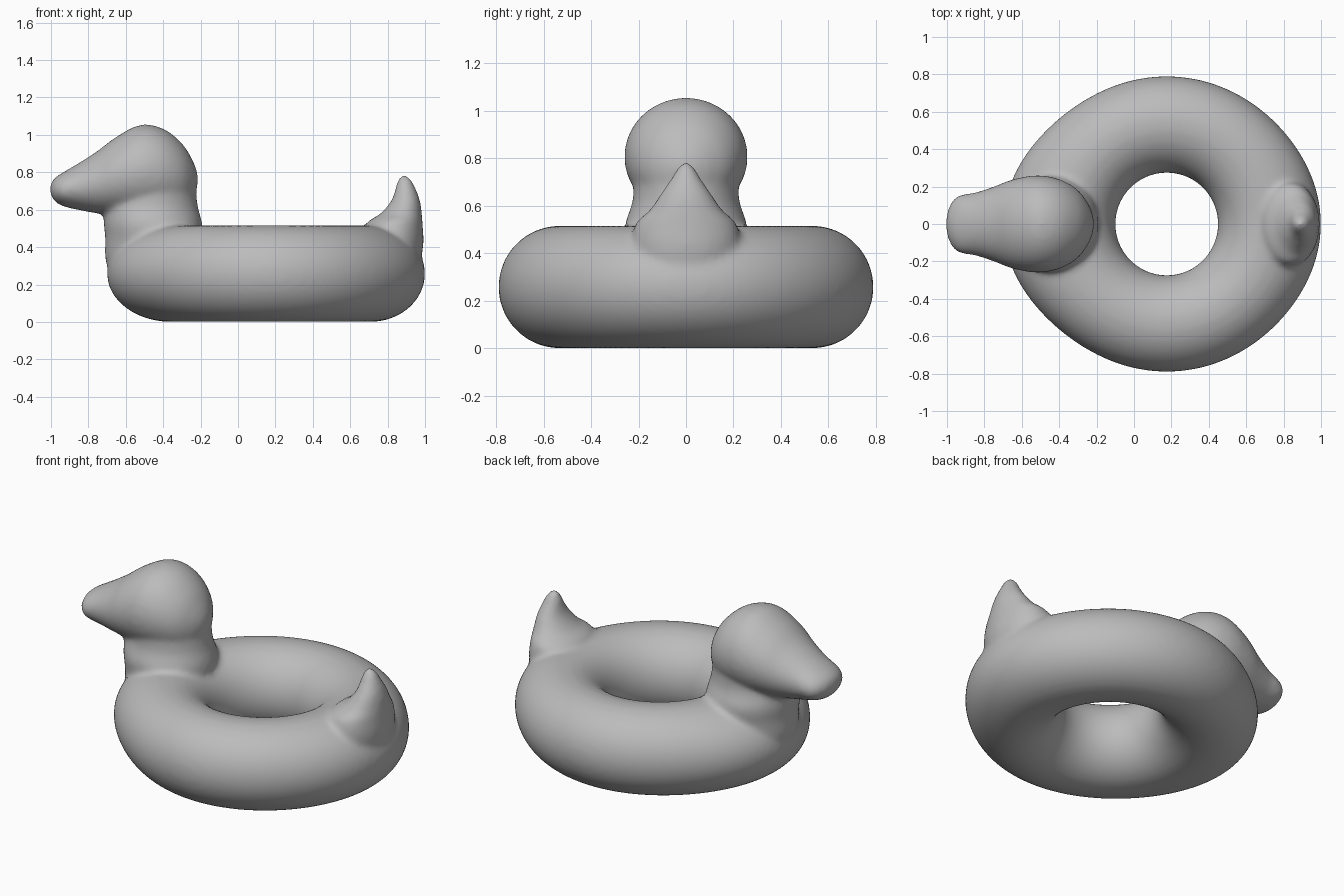
import bpy, bmesh
from math import cos, sin, pi

if "Cube" in bpy.data.objects:
    bpy.data.objects.remove(bpy.data.objects["Cube"])

grey = bpy.data.materials.new("plain grey")
grey.use_nodes = True
grey.diffuse_color = (0.5, 0.5, 0.5, 1)
grey.node_tree.nodes["Principled BSDF"].inputs["Base Color"].default_value = (0.5, 0.5, 0.5, 1)

bm = bmesh.new()


def skin(rings, closed=False):
    """Join matching rings of points into one closed shell."""
    rings = [[bm.verts.new(p) for p in ring] for ring in rings]
    n = len(rings[0])
    pairs = list(zip(rings, rings[1:]))
    if closed:
        pairs.append((rings[-1], rings[0]))
    faces = [bm.faces.new((a[i], a[(i + 1) % n], b[(i + 1) % n], b[i]))
             for a, b in pairs for i in range(n)]
    if not closed:
        faces += [bm.faces.new(rings[0]), bm.faces.new(rings[-1])]
    bmesh.ops.recalc_face_normals(bm, faces=faces)


def turn(n):
    return [2 * pi * i / n for i in range(n)]


def refine(rows, steps=5):
    """Smoothly interpolate the sections of a loft."""
    out = []
    for i in range(len(rows) - 1):
        quad = [rows[max(i - 1, 0)], rows[i], rows[i + 1], rows[min(i + 2, len(rows) - 1)]]
        for s in range(steps):
            t = s / steps
            out.append([b + t / 2 * (c - a + t * (2*a - 5*b + 4*c - d + t * (3*(b - c) + d - a)))
                        for a, b, c, d in zip(*quad)])
    return out + [rows[-1]]


def upright(rows):
    """Loft of (height, centre x, half length, half width)."""
    skin([[(c + rx * cos(a), ry * sin(a), z) for a in turn(48)]
          for z, c, rx, ry in refine(rows)])


# Inflated ring, drawn out a little at the breast and the rump
CENTRE, MAJOR, MINOR = 0.175, 0.532, 0.258
ring = []
for t in turn(128):
    bulge = 0.035 * max(0, cos(t)) ** 6 + 0.085 * max(0, -cos(t)) ** 5
    section = []
    for p in turn(48):
        r = MAJOR + MINOR * cos(p) + bulge * max(0, cos(p))
        section.append((CENTRE + r * cos(t), r * sin(t), MINOR + MINOR * sin(p)))
    ring.append(section)
skin(ring, closed=True)

# Neck
upright([(0.14, -0.42, 0.16, 0.14), (0.3, -0.45, 0.25, 0.22), (0.45, -0.45, 0.26, 0.25),
         (0.53, -0.455, 0.263, 0.255), (0.62, -0.465, 0.25, 0.225), (0.75, -0.46, 0.23, 0.22)])

# Head and bill: x, top, bottom, half width
head = [(-1.005, 0.73, 0.69, 0.03), (-0.985, 0.765, 0.65, 0.1), (-0.94, 0.797, 0.62, 0.152),
        (-0.85, 0.85, 0.598, 0.168), (-0.75, 0.915, 0.58, 0.2), (-0.65, 0.99, 0.57, 0.238),
        (-0.52, 1.054, 0.56, 0.26), (-0.4, 1.033, 0.57, 0.24), (-0.3, 0.955, 0.6, 0.182),
        (-0.24, 0.86, 0.66, 0.1), (-0.215, 0.79, 0.73, 0.03)]
skin([[(x, w * cos(a), (hi + lo) / 2 + (hi - lo) / 2 * sin(a)) for a in turn(48)]
      for x, hi, lo, w in refine(head)])

# Tail
upright([(0.2, 0.83, 0.12, 0.14), (0.4, 0.84, 0.15, 0.22), (0.52, 0.835, 0.152, 0.215),
         (0.58, 0.873, 0.11, 0.155), (0.65, 0.897, 0.076, 0.107), (0.72, 0.895, 0.052, 0.06),
         (0.765, 0.89, 0.034, 0.034), (0.785, 0.89, 0.012, 0.012)])

# Fuse the parts into one soft skin
mesh = bpy.data.meshes.new("swim_ring")
bm.to_mesh(mesh)
bm.free()
mesh.materials.append(grey)
duck = bpy.data.objects.new("duck_swim_ring", mesh)
bpy.context.collection.objects.link(duck)
fuse = duck.modifiers.new("fuse", 'REMESH')
fuse.mode = 'VOXEL'
fuse.voxel_size = 0.016
fuse.use_smooth_shade = True
soften = duck.modifiers.new("soften", 'SMOOTH')
soften.factor = 0.5
soften.iterations = 10
